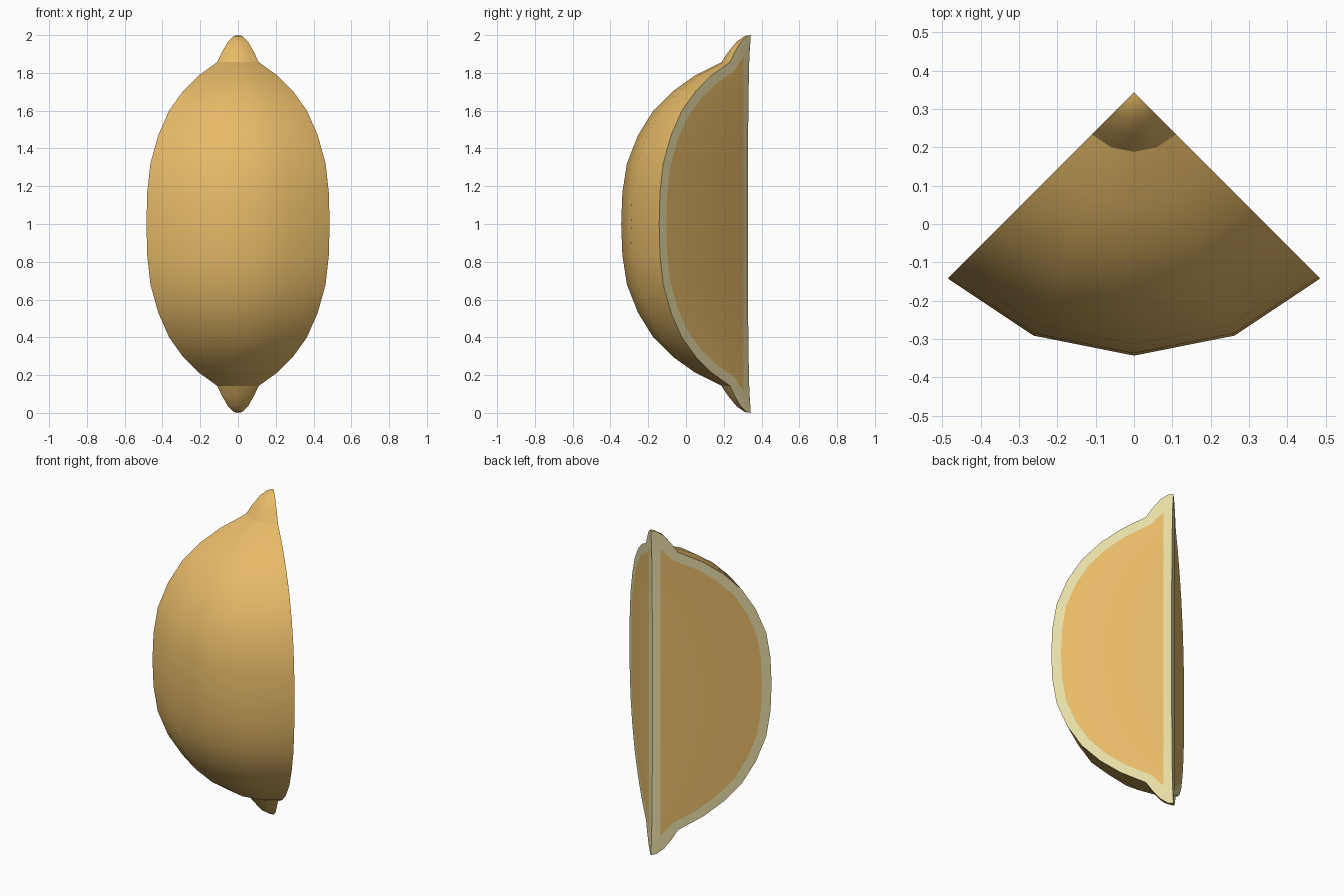
import bpy, bmesh, math
from mathutils import Vector

if "Cube" in bpy.data.objects:
    bpy.data.objects.remove(bpy.data.objects["Cube"])

AXIS_Y = 0.343      # y of the wedge's straight inner edge
RIM = 0.055         # pith thickness
SEG = 4             # rind segments over the quarter turn


def material(name, rgb):
    m = bpy.data.materials.new(name)
    m.diffuse_color = (*rgb, 1)
    m.use_nodes = True
    m.node_tree.nodes["Principled BSDF"].inputs["Base Color"].default_value = m.diffuse_color
    return m


yellow = material("lemon_yellow", (1.0, 0.62, 0.174))
cream = material("pith_cream", (1.0, 0.90, 0.48))

# Lemon outline (radius, z), upper half then mirrored downward
half = [(0, 2.0), (0.032, 1.995), (0.075, 1.965), (0.12, 1.91), (0.155, 1.857),
        (0.297, 1.785), (0.41, 1.705), (0.516, 1.6), (0.597, 1.47),
        (0.656, 1.32), (0.68, 1.165)]
outline = half + [(0.686, 1.0)] + [(r, 2 - z) for r, z in reversed(half)]
n = len(outline)
TIP = 3             # outline points at each end that share one flesh corner

# Flesh outline: the lemon outline moved inward
flesh = []
for i, (r, z) in enumerate(outline):
    if i <= TIP:
        flesh.append((RIM, 1.885))
    elif i >= n - 1 - TIP:
        flesh.append((RIM, 0.115))
    else:
        (r0, z0), (r1, z1) = outline[i - 1], outline[i + 1]
        d = Vector((r1 - r0, z1 - z0)).normalized()
        flesh.append((r + d.y * RIM, z - d.x * RIM))

bm = bmesh.new()
cache = {}


def vert(angle, r, z):
    """Vertex at an angle from -y around the wedge's inner edge."""
    y = AXIS_Y - r * math.cos(angle)
    if r == 0:      # inner edge is slightly worn away between the tips
        y -= 0.016 * max(0.0, 1 - (z - 1) ** 2) ** 0.5
    co = (r * math.sin(angle), y, z)
    key = tuple(round(c, 5) for c in co)
    if key not in cache:
        cache[key] = bm.verts.new(co)
    return cache[key]


def face(points, mat):
    vs = list(dict.fromkeys(vert(*p) for p in points))
    if len(vs) > 2:
        bm.faces.new(vs).material_index = mat


# Rind
angles = [math.pi / 2 * (k / SEG - 0.5) for k in range(SEG + 1)]
for a, b in zip(angles, angles[1:]):
    for p, q in zip(outline, outline[1:]):
        face([(a, *p), (a, *q), (b, *q), (b, *p)], 0)

# Two cut sides: pith rim, flesh, and pith strip along the inner edge
for a in (angles[0], angles[-1]):
    for i in range(n - 1):
        (p, q), (f, g) = outline[i:i + 2], flesh[i:i + 2]
        face([(a, *p), (a, *q), (a, *g), (a, *f)], 1)
        if f != g:
            face([(a, *f), (a, *g), (a, RIM, g[1]), (a, RIM, f[1])], 0)
            face([(a, RIM, f[1]), (a, RIM, g[1]), (a, 0, g[1]), (a, 0, f[1])], 1)
    for z_end, z_in in ((2.0, 1.885), (0.0, 0.115)):
        face([(a, 0, z_end), (a, RIM, z_in), (a, 0, z_in)], 1)

bmesh.ops.recalc_face_normals(bm, faces=bm.faces)
mesh = bpy.data.meshes.new("lemon_wedge")
bm.to_mesh(mesh)
bm.free()
mesh.materials.append(yellow)
mesh.materials.append(cream)
wedge = bpy.data.objects.new("lemon_wedge", mesh)
bpy.context.collection.objects.link(wedge)
bpy.context.view_layer.objects.active = wedge
wedge.select_set(True)
bpy.ops.object.shade_smooth_by_angle(angle=math.radians(28))
